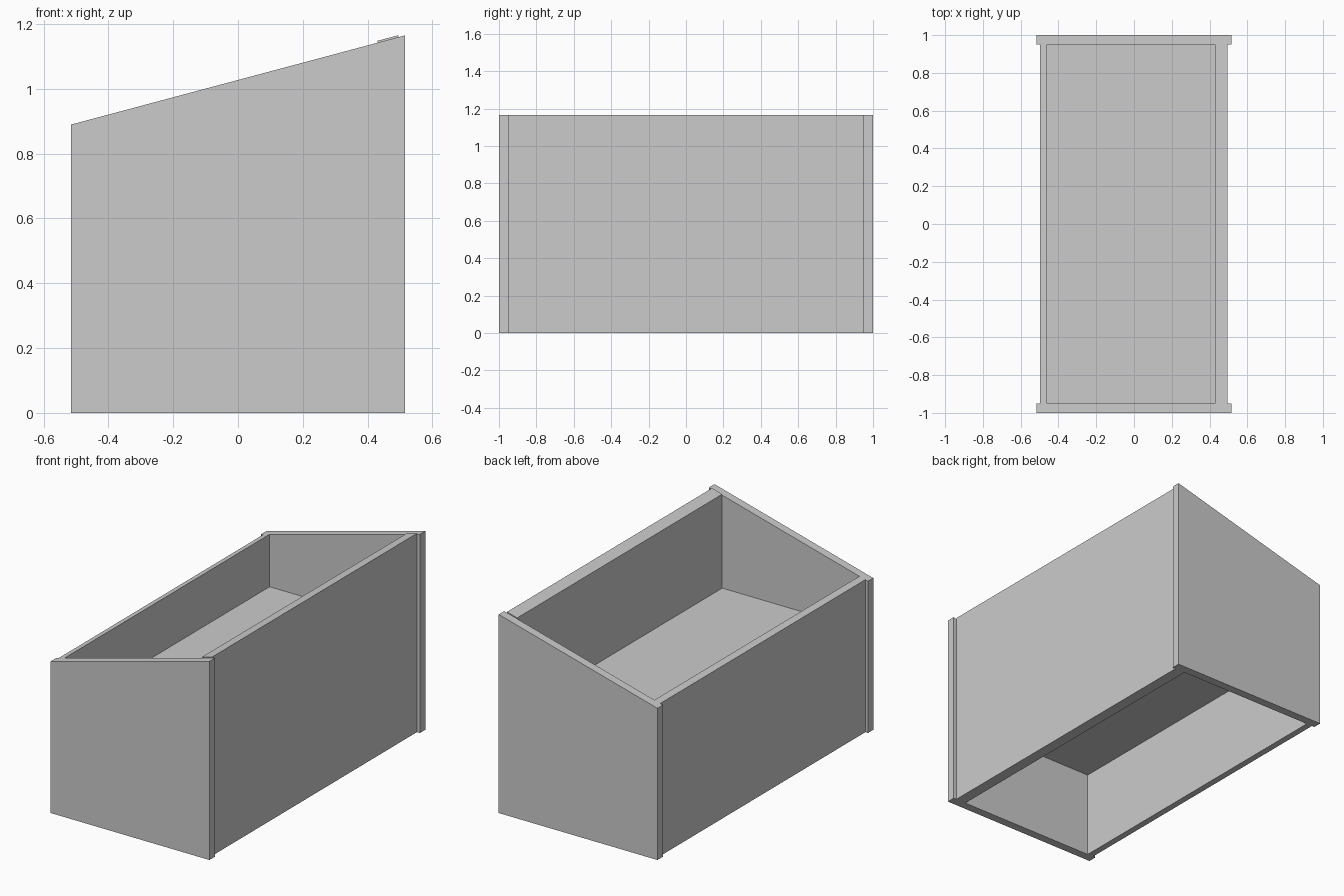
import bpy, bmesh

if "Cube" in bpy.data.objects:
    bpy.data.objects.remove(bpy.data.objects["Cube"])

SLOPE, MID = 0.267, 1.0275   # slanted rim: z = MID + SLOPE * x


def rim(x):
    return MID + SLOPE * x


def board(name, profile, y0, y1):
    """Extrude an x-z profile along y."""
    bm = bmesh.new()
    face = bm.faces.new([bm.verts.new((x, y0, z)) for x, z in profile])
    side = bmesh.ops.extrude_face_region(bm, geom=[face])["geom"]
    verts = [g for g in side if isinstance(g, bmesh.types.BMVert)]
    bmesh.ops.translate(bm, verts=verts, vec=(0, y1 - y0, 0))
    bmesh.ops.recalc_face_normals(bm, faces=bm.faces)
    mesh = bpy.data.meshes.new(name)
    bm.to_mesh(mesh)
    bm.free()
    obj = bpy.data.objects.new(name, mesh)
    bpy.context.collection.objects.link(obj)
    return obj


def slanted(x0, x1, lift=0.0):
    return [(x0, 0), (x1, 0), (x1, rim(x1) + lift), (x0, rim(x0) + lift)]


# End panels, slightly wider than the box
board("front_end_panel", slanted(-0.515, 0.515), -1.0, -0.95)
board("back_end_panel", slanted(-0.515, 0.515), 0.95, 1.0)

# Long side panels; the tall one stands just proud of the rim
board("low_side_panel", slanted(-0.498, -0.46), -0.95, 0.95)
board("tall_side_panel", slanted(0.43, 0.496, 0.006), -0.95, 0.95)

# Raised floor, open underneath
board("floor", [(-0.46, 0.51), (0.43, 0.51), (0.43, 0.597), (-0.46, 0.597)], -0.95, 0.95)
